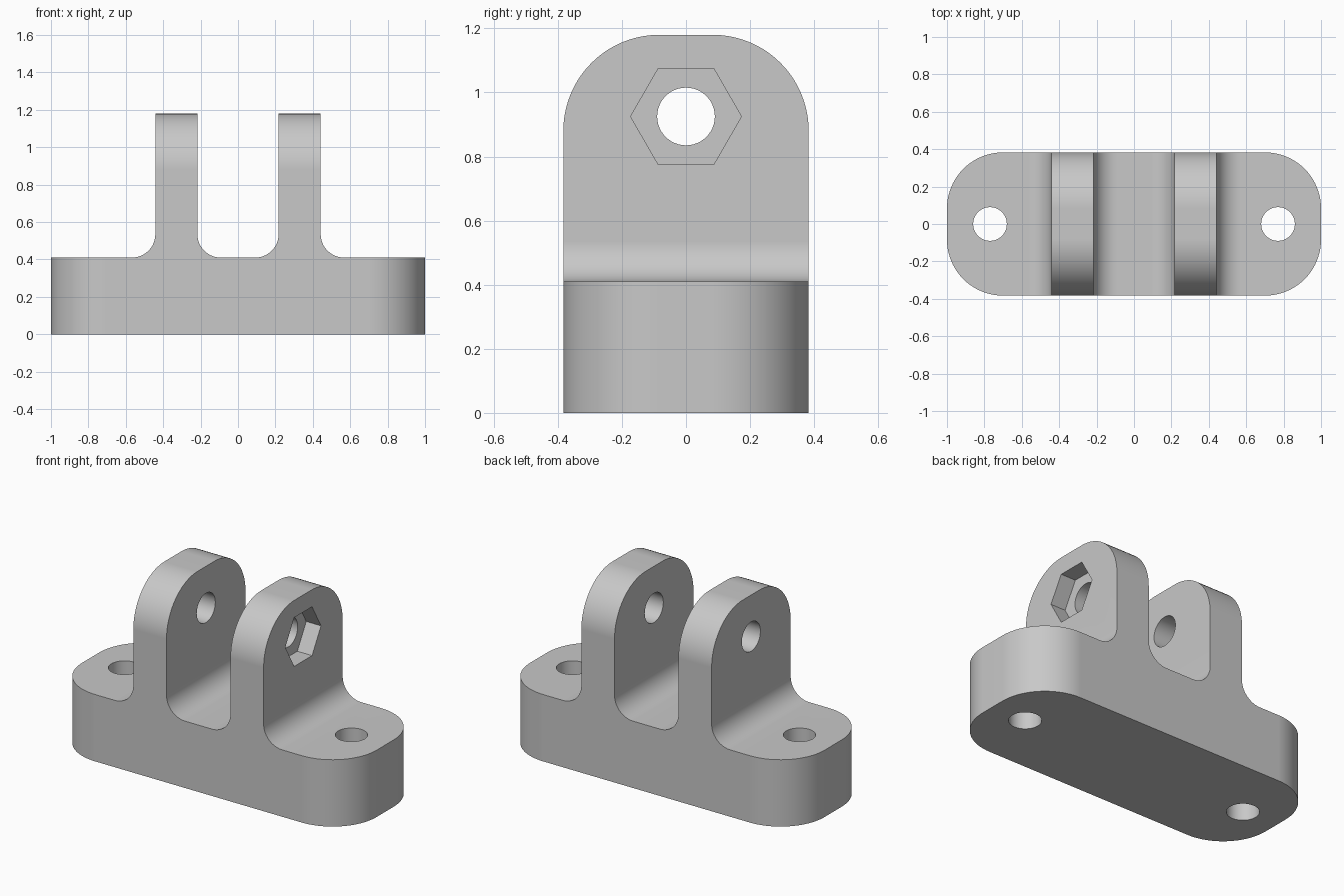
import bpy
import bmesh
from math import pi, radians
from mathutils import Matrix, Vector

if "Cube" in bpy.data.objects:
    bpy.data.objects.remove(bpy.data.objects["Cube"], do_unlink=True)

HALF_LENGTH, HALF_DEPTH = 1.0, 0.383
BASE_TOP, LUG_TOP = 0.41, 1.18
LUG_INNER, LUG_OUTER = 0.217, 0.442
PIN_HEIGHT, HOLE_RADIUS, BOLT_X = 0.925, 0.09, 0.77
CORNER_RADIUS, FILLET_RADIUS = 0.3, 0.125

grey = bpy.data.materials.new("light grey")
grey.use_nodes = True
colour = (0.58, 0.58, 0.58, 1)
grey.diffuse_color = colour
grey.node_tree.nodes["Principled BSDF"].inputs["Base Color"].default_value = colour


def add_object(name, bm):
    mesh = bpy.data.meshes.new(name)
    bm.to_mesh(mesh)
    bm.free()
    mesh.materials.append(grey)
    obj = bpy.data.objects.new(name, mesh)
    bpy.context.collection.objects.link(obj)
    return obj


def prism(name, radius, depth, sides, centre, along_x=False):
    """Closed prism along z, or along x with a vertex pointing to y."""
    bm = bmesh.new()
    bmesh.ops.create_cone(bm, cap_ends=True, segments=sides,
                          radius1=radius, radius2=radius, depth=depth)
    # Put a vertex on the y axis before turning the prism
    first = max(bm.verts, key=lambda v: v.co.x)
    spin = pi / 2 - first.co.to_2d().angle_signed(Vector((1, 0)))
    turn = Matrix.Rotation(spin, 4, "Z")
    if along_x:
        turn = Matrix.Rotation(pi / 2, 4, "Y") @ turn
    bmesh.ops.transform(bm, matrix=Matrix.Translation(centre) @ turn, verts=bm.verts)
    obj = add_object(name, bm)
    obj.hide_render = True
    return obj


def round_edges(bm, rule, radius, segments):
    edges = [e for e in bm.edges if rule(e.verts[0].co, e.verts[1].co)]
    bmesh.ops.bevel(bm, geom=edges, offset=radius, offset_type="OFFSET",
                    segments=segments, profile=0.5, affect="EDGES")


# Bracket body: mirrored stepped profile extruded from front to back
half = [(LUG_INNER, BASE_TOP), (LUG_INNER, LUG_TOP), (LUG_OUTER, LUG_TOP),
        (LUG_OUTER, BASE_TOP), (HALF_LENGTH, BASE_TOP), (HALF_LENGTH, 0)]
outline = half + [(-x, z) for x, z in reversed(half)]
bm = bmesh.new()
face = bm.faces.new([bm.verts.new((x, -HALF_DEPTH, z)) for x, z in outline])
back = bmesh.ops.extrude_face_region(bm, geom=[face], use_keep_orig=True)
moved = [v for v in back["geom"] if isinstance(v, bmesh.types.BMVert)]
bmesh.ops.translate(bm, verts=moved, vec=(0, 2 * HALF_DEPTH, 0))
bmesh.ops.recalc_face_normals(bm, faces=bm.faces)

# Rounded base corners, lug tops and fillets at the lug roots
round_edges(bm, lambda a, b: abs(a.x) > 0.99 and abs(b.x) > 0.99
            and abs(a.z - b.z) > 0.1, CORNER_RADIUS, 20)
round_edges(bm, lambda a, b: min(a.z, b.z) > LUG_TOP - 0.01
            and abs(a.x - b.x) > 0.1, CORNER_RADIUS, 20)
round_edges(bm, lambda a, b: abs(a.y - b.y) > 0.7
            and abs(a.z - BASE_TOP) < 0.01 and abs(b.z - BASE_TOP) < 0.01
            and abs(a.x) < LUG_OUTER + 0.01, FILLET_RADIUS, 12)
bracket = add_object("bracket", bm)

# Bolt holes, pin hole and hexagonal nut recess
cutters = [
    prism("left_bolt_hole", HOLE_RADIUS, 2, 48, (BOLT_X, 0, 0)),
    prism("right_bolt_hole", HOLE_RADIUS, 2, 48, (-BOLT_X, 0, 0)),
    prism("pin_hole", HOLE_RADIUS, 2, 48, (0, 0, PIN_HEIGHT), True),
    prism("nut_recess", 0.173, 0.2, 6, (LUG_OUTER, 0, PIN_HEIGHT), True),
]
bpy.ops.object.select_all(action="DESELECT")
bpy.context.view_layer.objects.active = bracket
bracket.select_set(True)
for cutter in cutters:
    cut = bracket.modifiers.new(cutter.name, "BOOLEAN")
    cut.operation, cut.solver, cut.object = "DIFFERENCE", "EXACT", cutter
    bpy.ops.object.modifier_apply(modifier=cut.name)
    bpy.data.objects.remove(cutter, do_unlink=True)

# Smooth curves with crisp borders and even flat faces
bpy.ops.object.shade_smooth_by_angle(angle=radians(30))
weighted = bracket.modifiers.new("even_flats", "WEIGHTED_NORMAL")
weighted.keep_sharp = True
